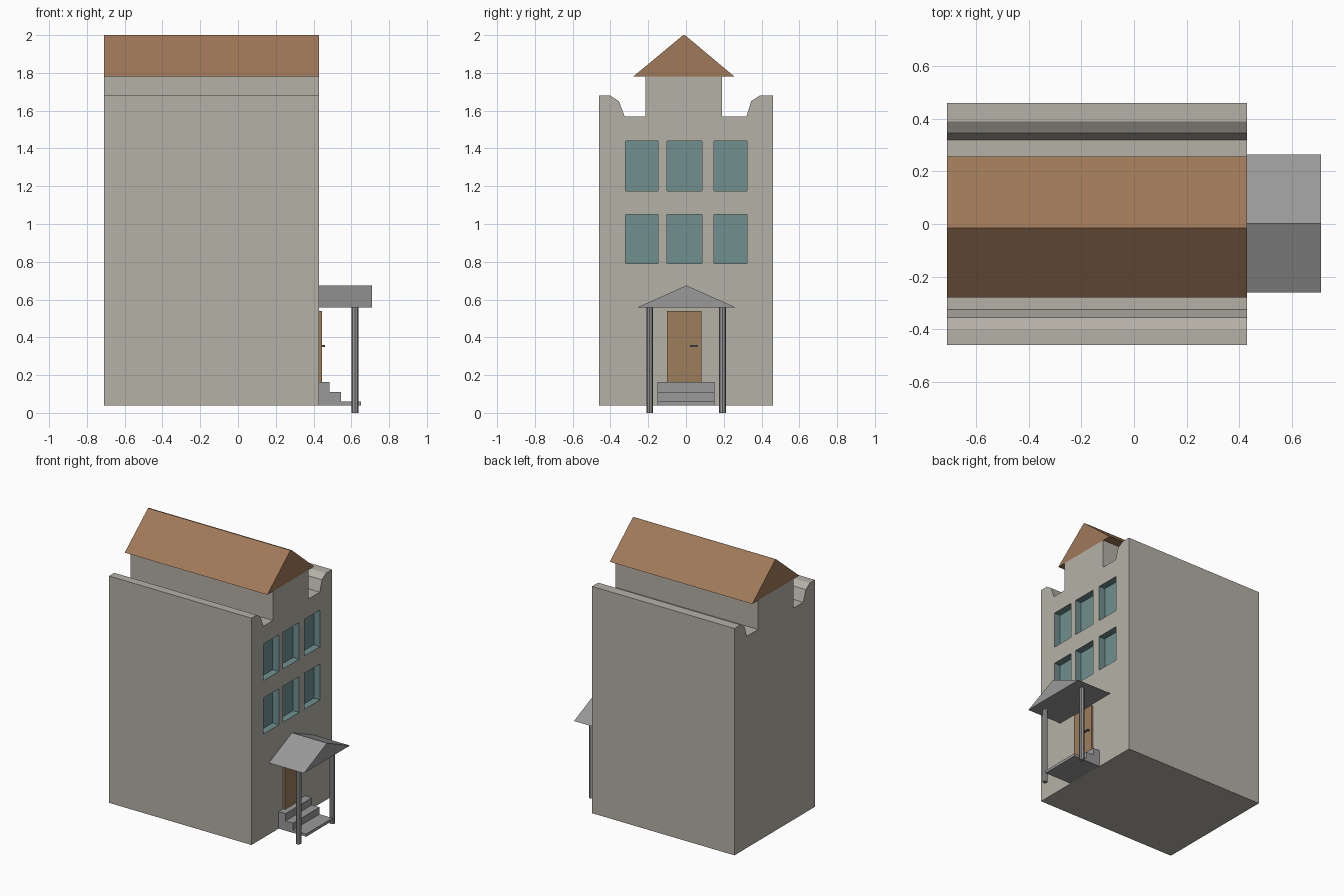
import bpy, bmesh
from mathutils import Matrix

if "Cube" in bpy.data.objects:
    bpy.data.objects.remove(bpy.data.objects["Cube"])

FRONT = 0.43   # facade plane (faces +x)
BACK = -0.71


def mat(name, rgb):
    m = bpy.data.materials.new(name)
    m.diffuse_color = (*rgb, 1)
    m.use_nodes = True
    m.node_tree.nodes["Principled BSDF"].inputs["Base Color"].default_value = m.diffuse_color
    return m


stone = mat("stone", (0.46, 0.44, 0.39))
tile = mat("roof_tile", (0.35, 0.19, 0.10))
glass = mat("teal_glass", (0.16, 0.28, 0.28))
wood = mat("door_wood", (0.34, 0.21, 0.11))
grey = mat("grey", (0.32, 0.32, 0.32))
dark = mat("dark_metal", (0.12, 0.12, 0.12))


def finish(name, bm, material):
    bmesh.ops.recalc_face_normals(bm, faces=bm.faces)
    me = bpy.data.meshes.new(name)
    bm.to_mesh(me)
    bm.free()
    me.materials.append(material)
    ob = bpy.data.objects.new(name, me)
    bpy.context.collection.objects.link(ob)
    return ob


def prism(name, pts, shift, material):
    """Extrude a closed outline of 3D points along a vector."""
    bm = bmesh.new()
    face = bm.faces.new([bm.verts.new(p) for p in pts])
    ext = bmesh.ops.extrude_face_region(bm, geom=[face], use_keep_orig=True)
    moved = [v for v in ext["geom"] if isinstance(v, bmesh.types.BMVert)]
    bmesh.ops.translate(bm, verts=moved, vec=shift)
    return finish(name, bm, material)


def along_x(name, yz, x0, x1, material):
    return prism(name, [(x0, y, z) for y, z in yz], (x1 - x0, 0, 0), material)


def box(name, x, y, z, material):
    return along_x(name, [(y[0], z[0]), (y[1], z[0]), (y[1], z[1]), (y[0], z[1])], *x, material)


def cylinder(name, centre, radius, depth, sides, material):
    bm = bmesh.new()
    bmesh.ops.create_cone(bm, cap_ends=True, segments=sides, radius1=radius, radius2=radius,
                          depth=depth, matrix=Matrix.Translation(centre))
    return finish(name, bm, material)


# House body: gable outline with scalloped shoulders
body = along_x("house_body", [
    (-0.46, 0.04), (0.46, 0.04), (0.46, 1.68), (0.39, 1.68), (0.345, 1.65), (0.32, 1.57),
    (0.19, 1.57), (0.19, 1.78), (-0.215, 1.78), (-0.215, 1.57), (-0.325, 1.57),
    (-0.355, 1.65), (-0.40, 1.68), (-0.46, 1.68)], BACK, FRONT, stone)
body.data.materials.append(glass)

# Recessed windows: two rows of three
DEPTH = 0.05
for z in ((0.79, 1.05), (1.175, 1.44)):
    for y in ((-0.32, -0.147), (-0.10, 0.085), (0.148, 0.323)):
        cutter = box("window_cutter", (FRONT - DEPTH, FRONT + 0.1), y, z, glass)
        mod = body.modifiers.new("window", "BOOLEAN")
        mod.operation, mod.solver, mod.object = "DIFFERENCE", "EXACT", cutter
        bpy.context.view_layer.objects.active = body
        bpy.ops.object.modifier_apply(modifier=mod.name)
        bpy.data.objects.remove(cutter)

# Glass colour on the recess faces
for p in body.data.polygons:
    inside = FRONT - DEPTH - 0.005 < p.center.x < FRONT - 0.005
    p.material_index = 1 if inside else 0

# Main roof
along_x("roof", [(-0.28, 1.78), (0.257, 1.78), (-0.003, 1.998), (-0.015, 2.0)], BACK, FRONT, tile)

# Door and handle
box("door", (FRONT, 0.445), (-0.10, 0.083), (0.163, 0.54), wood)
box("handle_bar", (0.453, 0.461), (0.022, 0.064), (0.35, 0.36), dark)
box("handle_stem", (0.445, 0.453), (0.052, 0.064), (0.35, 0.36), dark)

# Front steps
prism("steps", [(x, -0.15, z) for x, z in (
    (FRONT, 0.04), (0.65, 0.04), (0.65, 0.06), (0.545, 0.06), (0.545, 0.11),
    (0.485, 0.11), (0.485, 0.163), (FRONT, 0.163))], (0, 0.302, 0), grey)

# Porch canopy and posts
along_x("porch_roof", [(-0.26, 0.557), (0.265, 0.557), (0.002, 0.675)], FRONT, 0.71, grey)
for side, y in (("left", -0.192), ("right", 0.193)):
    cylinder("porch_post_" + side, (0.62, y, 0.28), 0.018, 0.56, 8, grey)
